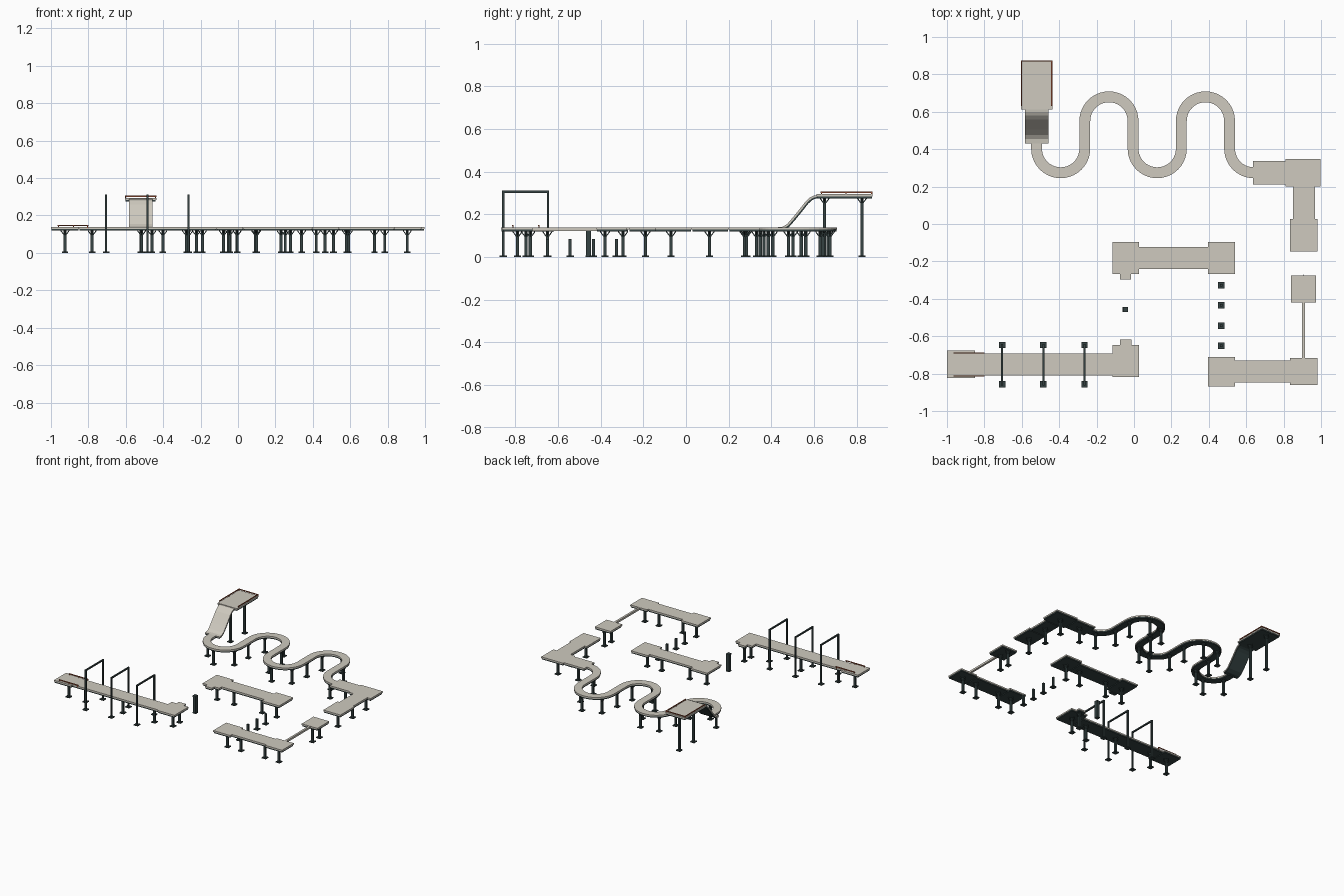
import bpy, bmesh, math
from mathutils import Vector, Matrix

if "Cube" in bpy.data.objects:
    bpy.data.objects.remove(bpy.data.objects["Cube"])


def material(name, col):
    m = bpy.data.materials.new(name)
    m.diffuse_color = (*col, 1)
    m.use_nodes = True
    m.node_tree.nodes["Principled BSDF"].inputs["Base Color"].default_value = m.diffuse_color
    return m


BEIGE = material("deck_beige", (0.62, 0.59, 0.52))
DARK = material("dark_steel", (0.035, 0.055, 0.055))
RUST = material("rust_red", (0.36, 0.09, 0.04))
TOP, MID, LOW = 0.139, 0.128, 0.119


def finish(bm, name, mat):
    bmesh.ops.recalc_face_normals(bm, faces=bm.faces)
    me = bpy.data.meshes.new(name)
    bm.to_mesh(me)
    bm.free()
    me.materials.append(mat)
    ob = bpy.data.objects.new(name, me)
    bpy.context.collection.objects.link(ob)
    return ob


def box(bm, x0, x1, y0, y1, z0, z1):
    m = Matrix.Translation(((x0 + x1) / 2, (y0 + y1) / 2, (z0 + z1) / 2))
    m = m @ Matrix.Diagonal((x1 - x0, y1 - y0, z1 - z0, 1))
    bmesh.ops.create_cube(bm, size=1, matrix=m)


def bar(bm, a, b, w):
    a, b = Vector(a), Vector(b)
    d = b - a
    m = Matrix.Translation((a + b) / 2) @ d.to_track_quat('Z', 'Y').to_matrix().to_4x4()
    bmesh.ops.create_cube(bm, size=1, matrix=m @ Matrix.Diagonal((w, w, d.length, 1)))


def post(bm, x, y, h, w=0.015, foot=0.034):
    box(bm, x - w / 2, x + w / 2, y - w / 2, y + w / 2, 0, h)
    f = foot / 2
    box(bm, x - f, x + f, y - f, y + f, 0, 0.007)


def leg(bm, x, y, h=LOW, reach=0.022):
    post(bm, x, y, h)
    for dx, dy in ((1, 0), (-1, 0), (0, 1), (0, -1)):
        bar(bm, (x, y, h - 0.03), (x + dx * reach, y + dy * reach, h), 0.005)


def deck(name, rects, legs):
    """Beige boards on a slightly inset dark frame, with legs."""
    top, under = bmesh.new(), bmesh.new()
    i = 0.003
    for x0, x1, y0, y1 in rects:
        box(top, x0, x1, y0, y1, MID, TOP)
        box(under, x0 + i, x1 - i, y0 + i, y1 - i, LOW, MID)
    for x, y in legs:
        leg(under, x, y)
    finish(top, name + "_boards", BEIGE)
    finish(under, name + "_frame", DARK)


def sweep(name, path, half, up0, up1, mat):
    """Rectangular strip following a path; up0 and up1 are offsets along the strip normal."""
    bm = bmesh.new()
    rings = []
    for k, p in enumerate(path):
        t = (path[min(k + 1, len(path) - 1)] - path[max(k - 1, 0)]).normalized()
        side = t.cross(Vector((0, 0, 1))).normalized()
        n = side.cross(t)
        rings.append([bm.verts.new(p + side * s * half + n * u)
                      for s, u in ((-1, up0), (1, up0), (1, up1), (-1, up1))])
    for a, b in zip(rings, rings[1:]):
        for j in range(4):
            bm.faces.new((a[j], a[(j + 1) % 4], b[(j + 1) % 4], b[j]))
    bm.faces.new(rings[0])
    bm.faces.new(rings[-1])
    return finish(bm, name, mat)


# Straight walkways and corner platforms
deck("start_walkway",
     [(-1, -0.85, -0.824, -0.677), (-0.85, -0.115, -0.81, -0.692),
      (-0.115, 0.028, -0.818, -0.647), (-0.075, -0.013, -0.647, -0.617)],
     [(-0.925, -0.75), (-0.78, -0.75), (-0.46, -0.75), (-0.19, -0.75), (-0.045, -0.73), (-0.045, -0.65)])
deck("middle_walkway",
     [(-0.115, 0.028, -0.268, -0.096), (-0.075, -0.015, -0.298, -0.268),
      (0.028, 0.395, -0.24, -0.122), (0.395, 0.54, -0.268, -0.096)],
     [(-0.045, -0.19), (0.1, -0.19), (0.34, -0.19), (0.465, -0.19)])
deck("lower_right_walkway",
     [(0.395, 0.54, -0.868, -0.71), (0.54, 0.835, -0.847, -0.73), (0.835, 0.98, -0.86, -0.717)],
     [(0.465, -0.79), (0.58, -0.79), (0.785, -0.79), (0.905, -0.79)])
deck("small_platform", [(0.84, 0.974, -0.42, -0.276)], [(0.905, -0.295), (0.905, -0.38)])
deck("upper_right_walkway",
     [(0.833, 0.98, -0.146, 0.027), (0.85, 0.968, 0.027, 0.2),
      (0.81, 0.997, 0.2, 0.348), (0.637, 0.81, 0.212, 0.336)],
     [(0.905, -0.07), (0.905, 0.11), (0.905, 0.275), (0.73, 0.275)])

# Balance beam
bm = bmesh.new()
box(bm, 0.898, 0.914, -0.72, -0.415, LOW + 0.003, TOP - 0.002)
finish(bm, "balance_beam", BEIGE)

# Gates over the start walkway
for k, x in enumerate((-0.705, -0.485, -0.265)):
    bm = bmesh.new()
    for y in (-0.647, -0.857):
        post(bm, x, y, 0.31, 0.011)
    box(bm, x - 0.0055, x + 0.0055, -0.8625, -0.6415, 0.301, 0.311)
    finish(bm, f"gate_{k + 1}", DARK)

# Stepping stakes and single thick pillar
bm = bmesh.new()
for y in (-0.327, -0.434, -0.543, -0.65):
    post(bm, 0.466, y, 0.083, 0.014, 0.035)
finish(bm, "stepping_stakes", DARK)
bm = bmesh.new()
post(bm, -0.046, -0.457, 0.125, 0.025, 0.029)
box(bm, -0.059, -0.033, -0.47, -0.444, 0.125, 0.137)
finish(bm, "stepping_pillar", DARK)

# Serpentine path: alternating lower and upper half circles
R, YB, YT, N = 0.129, 0.403, 0.551, 20
plan = [(-0.521, 0.445)]
for k in range(5):
    cx, lower = -0.392 + 0.258 * k, k % 2 == 0
    steps = N if k < 4 else N // 2
    for i in range(steps + 1):
        a = math.pi * i / N
        plan.append((cx - R * math.cos(a), YB - R * math.sin(a) if lower else YT + R * math.sin(a)))
path = [Vector((x, y, TOP)) for x, y in plan]
sweep("serpentine_boards", path, 0.029, -0.011, 0, BEIGE)
sweep("serpentine_frame", path, 0.026, -0.020, -0.011, DARK)
bm = bmesh.new()
run, nxt = 0.0, 0.08
for a, b in zip(path, path[1:]):
    seg = (b - a).length
    while run + seg > nxt:
        p = a.lerp(b, (nxt - run) / seg)
        leg(bm, p.x, p.y)
        nxt += 0.155
    run += seg
finish(bm, "serpentine_legs", DARK)

# Curved ramp up to the tower
prof = [(0.43, 0.139), (0.455, 0.142), (0.475, 0.155), (0.505, 0.19), (0.535, 0.227),
        (0.56, 0.259), (0.58, 0.278), (0.6, 0.288), (0.625, 0.291)]
ramp = [Vector((-0.521, y, z)) for y, z in prof]
sweep("ramp_boards", ramp, 0.063, -0.009, 0, BEIGE)
sweep("ramp_frame", ramp, 0.06, -0.016, -0.009, DARK)

# Tower platform with posts
bm = bmesh.new()
box(bm, -0.604, -0.437, 0.612, 0.875, 0.284, 0.294)
finish(bm, "tower_boards", BEIGE)
bm = bmesh.new()
box(bm, -0.601, -0.44, 0.615, 0.872, 0.275, 0.284)
for y in (0.65, 0.825):
    leg(bm, -0.52, y, 0.276)
finish(bm, "tower_frame", DARK)

# Low red rails on the tower and at the start
bm = bmesh.new()
for x in (-0.601, -0.44):
    bar(bm, (x, 0.63, 0.303), (x, 0.874, 0.303), 0.006)
    for y in (0.635, 0.75, 0.871):
        bar(bm, (x, y, 0.29), (x, y, 0.303), 0.005)
bar(bm, (-0.604, 0.871, 0.303), (-0.437, 0.871, 0.303), 0.006)
finish(bm, "tower_rails", RUST)
bm = bmesh.new()
for y in (-0.812, -0.69):
    bar(bm, (-0.965, y, 0.147), (-0.8, y, 0.147), 0.006)
    for x in (-0.96, -0.88, -0.805):
        bar(bm, (x, y, 0.132), (x, y, 0.147), 0.005)
finish(bm, "start_rails", RUST)
